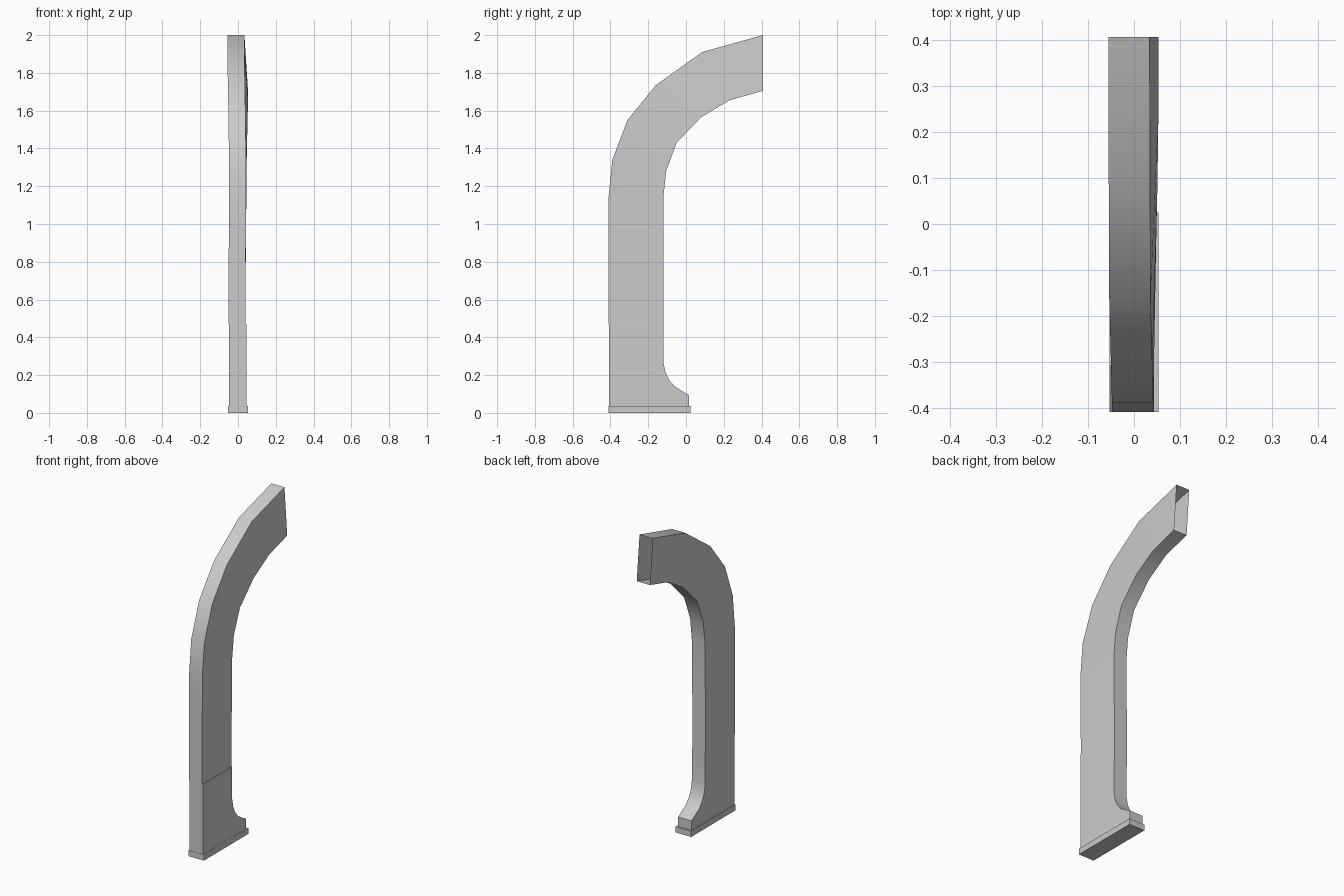
import bpy
import bmesh
import math

cube = bpy.data.objects.get("Cube")
if cube:
    bpy.data.objects.remove(cube, do_unlink=True)

grey = bpy.data.materials.new("light_grey")
grey.use_nodes = True
colour = (0.6, 0.6, 0.6, 1)
grey.diffuse_color = colour
grey.node_tree.nodes["Principled BSDF"].inputs["Base Color"].default_value = colour


def finish(name, bm, smooth=True):
    bmesh.ops.recalc_face_normals(bm, faces=bm.faces)
    mesh = bpy.data.meshes.new(name)
    bm.to_mesh(mesh)
    bm.free()
    mesh.materials.append(grey)
    obj = bpy.data.objects.new(name, mesh)
    bpy.context.collection.objects.link(obj)
    if smooth:
        bpy.ops.object.select_all(action='DESELECT')
        obj.select_set(True)
        bpy.context.view_layer.objects.active = obj
        bpy.ops.object.shade_smooth_by_angle(angle=math.radians(35))
    return obj


def prism(name, profile, x0, x1, smooth=True):
    """Extrude a side profile of (y, z) points across the width."""
    bm = bmesh.new()
    face = bm.faces.new([bm.verts.new((x0, y, z)) for y, z in profile])
    ext = bmesh.ops.extrude_face_region(bm, geom=[face])
    moved = [g for g in ext["geom"] if isinstance(g, bmesh.types.BMVert)]
    bmesh.ops.translate(bm, verts=moved, vec=(x1 - x0, 0, 0))
    return finish(name, bm, smooth)


# Base plate
prism("base_plate", [(-0.41, 0), (0.025, 0), (0.025, 0.036), (-0.41, 0.036)],
      -0.053, 0.053, False)

# Foot with a concave flare at the back
prism("flared_foot", [(-0.408, 0.03), (0.016, 0.03), (0.016, 0.095),
                      (-0.02, 0.115), (-0.06, 0.14), (-0.09, 0.175),
                      (-0.11, 0.22), (-0.12, 0.27), (-0.12, 0.47),
                      (-0.408, 0.47)], -0.048, 0.044)

# Curved hollow post: outer y z, inner y z, outer centre x, inner centre x
stations = [
    (-0.41, 0.47, -0.12, 0.47, -0.005, -0.005),
    (-0.41, 0.72, -0.12, 0.72, -0.006, -0.005),
    (-0.41, 0.95, -0.12, 0.95, -0.003, -0.002),
    (-0.41, 1.14, -0.12, 1.14, -0.003, -0.001),
    (-0.39, 1.34, -0.105, 1.28, -0.003, 0.0),
    (-0.31, 1.55, -0.05, 1.43, -0.005, 0.003),
    (-0.16, 1.735, 0.08, 1.565, -0.009, 0.006),
    (0.085, 1.91, 0.23, 1.655, -0.01, 0.008),
    (0.407, 2.0, 0.407, 1.705, -0.011, 0.008),
]
half = 0.045
bm = bmesh.new()
rings = []
for oy, oz, iy, iz, ox, ix in stations:
    corners = [(ox - half, oy, oz), (ox + half, oy, oz),
               (ix + half, iy, iz), (ix - half, iy, iz)]
    rings.append([bm.verts.new(c) for c in corners])
for low, high in zip(rings, rings[1:]):
    for i in range(4):
        j = (i + 1) % 4
        bm.faces.new((low[i], low[j], high[j], high[i]))
finish("curved_post", bm)
